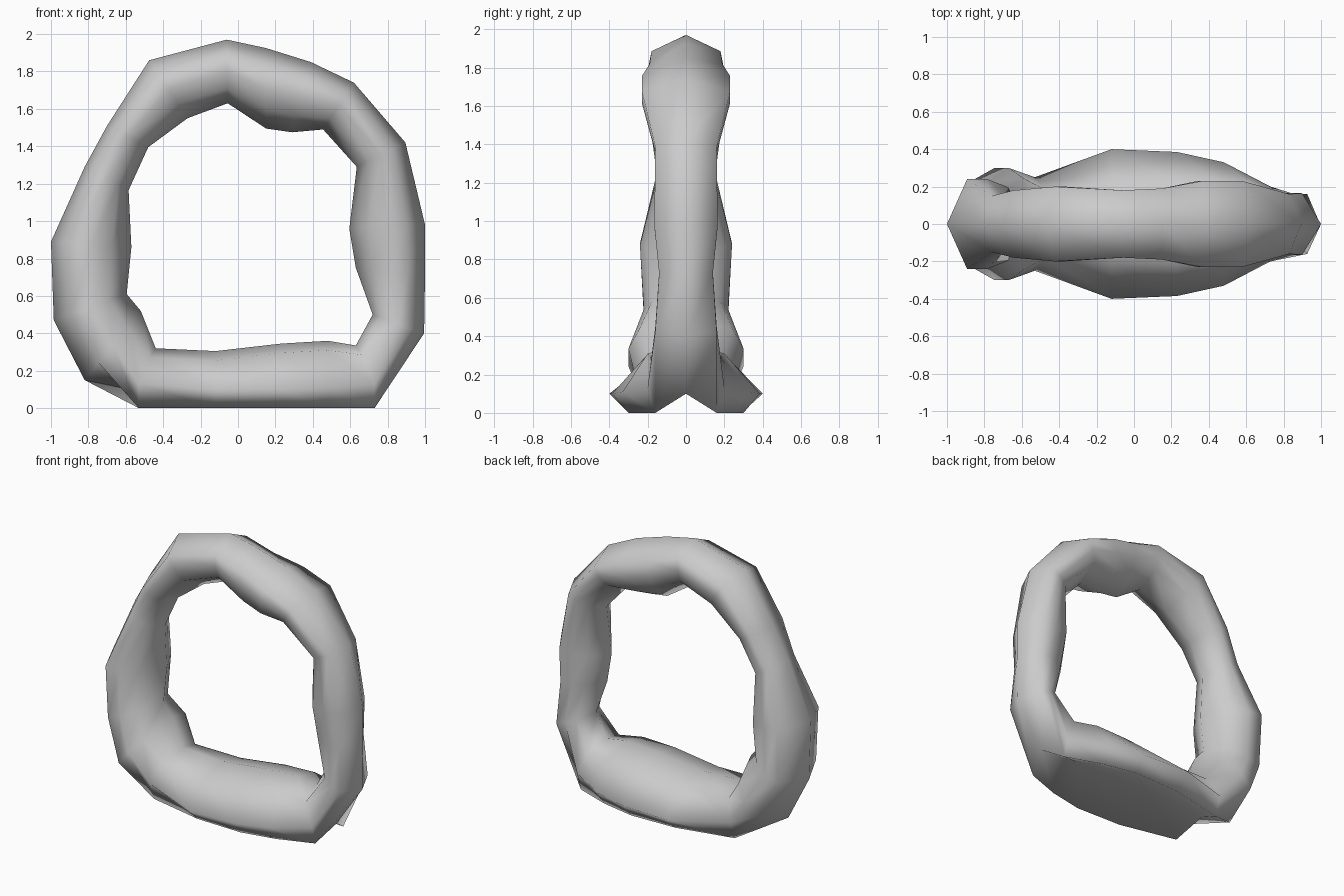
import bpy
import bmesh
import math
from mathutils import Vector

cube = bpy.data.objects.get("Cube")
if cube:
    bpy.data.objects.remove(cube)

# One plain grey colour
grey = bpy.data.materials.new("plain grey")
grey.use_nodes = True
colour = (0.6, 0.6, 0.6, 1)
grey.diffuse_color = colour
grey.node_tree.nodes["Principled BSDF"].inputs["Base Color"].default_value = colour


def mirrored(outer, sides, inner):
    """Closed section from a half profile: outer point, side points, inner point."""
    flipped = [(x, -y, z) for x, y, z in reversed(sides)]
    return [outer, *sides, inner, *flipped]


def base_section(x, groove_x, groove_z, foot, wide, wide_z, top_x, top_z, ridge):
    """Rounded base section with a groove along its underside."""
    return mirrored((groove_x, 0, groove_z),
                    [(x, foot, 0), (x, wide, wide_z),
                     ((x + 2 * top_x) / 3, ridge, top_z - 0.05)],
                    (top_x, 0, top_z))


def ring_section(ox, oz, ix, iz, width):
    """Rounded section between an outer and an inner point of the ring."""
    outer, inner = Vector((ox, 0, oz)), Vector((ix, 0, iz))
    sides = [outer.lerp(inner, t) + Vector((0, width * w, 0))
             for t, w in ((0.25, 1), (0.5, 1), (0.76, 0.82))]
    return mirrored(outer, sides, inner)


# Base bar, from the left column to the right one
base = [base_section(*s) for s in (
    (-0.53, -0.58, 0.10, 0.20, 0.25, 0.13, -0.44, 0.32, 0.18),
    (-0.12, -0.12, 0.13, 0.29, 0.40, 0.10, -0.12, 0.305, 0.20),
    (0.23, 0.23, 0.13, 0.30, 0.385, 0.10, 0.23, 0.345, 0.21),
    (0.48, 0.48, 0.12, 0.25, 0.33, 0.11, 0.48, 0.36, 0.20),
    (0.73, 0.79, 0.10, 0.16, 0.20, 0.13, 0.63, 0.335, 0.18),
)]

# Right column, arch and left column, leading back to the base
arch = [ring_section(*s) for s in (
    (0.995, 0.40, 0.72, 0.50, 0.16),
    (1.0, 0.72, 0.63, 0.75, 0.14),
    (1.0, 0.98, 0.595, 0.96, 0.165),
    (0.895, 1.42, 0.635, 1.29, 0.16),
    (0.62, 1.74, 0.455, 1.49, 0.23),
    (0.39, 1.85, 0.29, 1.475, 0.23),
    (0.15, 1.925, 0.15, 1.495, 0.19),
    (-0.06, 1.97, -0.055, 1.63, 0.18),
    (-0.475, 1.86, -0.27, 1.55, 0.20),
    (-0.70, 1.51, -0.48, 1.395, 0.18),
    (-0.82, 1.29, -0.585, 1.165, 0.15),
    (-1.0, 0.89, -0.57, 0.86, 0.24),
    (-0.985, 0.47, -0.595, 0.61, 0.22),
    (-0.82, 0.15, -0.52, 0.52, 0.30),
)]

# Bridge the sections into one closed ring
bm = bmesh.new()
loops = [[bm.verts.new(p) for p in section] for section in base + arch]
for a, b in zip(loops, loops[1:] + loops[:1]):
    for i in range(len(a)):
        j = (i + 1) % len(a)
        bm.faces.new((a[i], a[j], b[j], b[i]))
bmesh.ops.recalc_face_normals(bm, faces=bm.faces[:])
mesh = bpy.data.meshes.new("ring_body")
bm.to_mesh(mesh)
bm.free()
mesh.materials.append(grey)

ring = bpy.data.objects.new("ring_body", mesh)
bpy.context.collection.objects.link(ring)
bpy.ops.object.select_all(action='DESELECT')
ring.select_set(True)
bpy.context.view_layer.objects.active = ring
bpy.ops.object.shade_smooth_by_angle(angle=math.radians(110))
